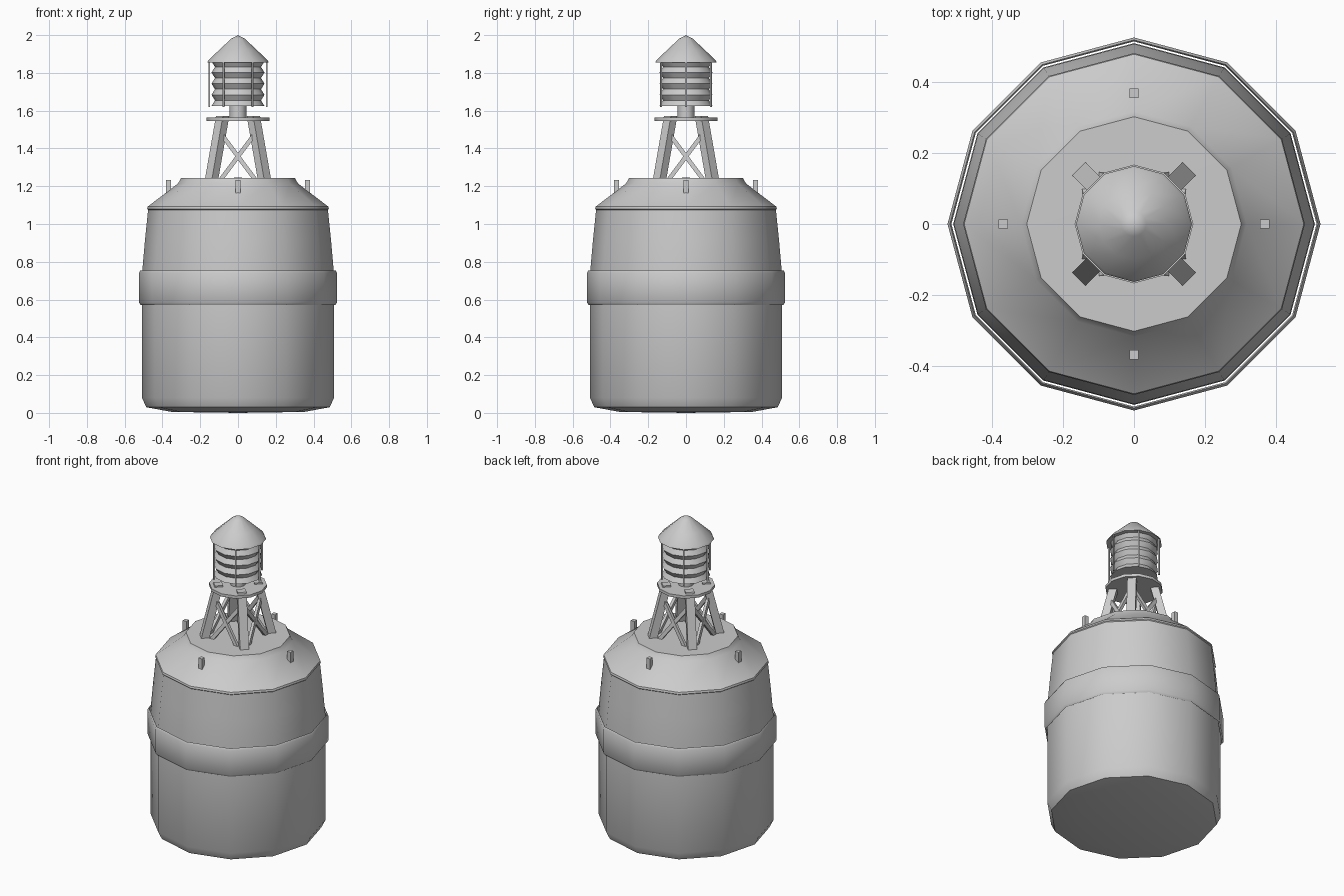
import bpy, bmesh, math
from mathutils import Vector, Matrix

if "Cube" in bpy.data.objects:
    bpy.data.objects.remove(bpy.data.objects["Cube"])

SIDES = 12


def finish(name, bm, smooth=False):
    bmesh.ops.recalc_face_normals(bm, faces=bm.faces)
    mesh = bpy.data.meshes.new(name)
    bm.to_mesh(mesh)
    bm.free()
    ob = bpy.data.objects.new(name, mesh)
    bpy.context.collection.objects.link(ob)
    if smooth:
        bpy.ops.object.select_all(action='DESELECT')
        ob.select_set(True)
        bpy.context.view_layer.objects.active = ob
        bpy.ops.object.shade_smooth_by_angle(angle=math.radians(35))
    return ob


def lathe(name, profile, closed=False):
    """Revolve (radius, z) points around z with SIDES flat segments."""
    bm = bmesh.new()
    verts = [bm.verts.new((r, 0, z)) for r, z in profile]
    pairs = list(zip(verts, verts[1:]))
    if closed:
        pairs.append((verts[-1], verts[0]))
    edges = [bm.edges.new(p) for p in pairs]
    bmesh.ops.spin(bm, geom=verts + edges, cent=(0, 0, 0), axis=(0, 0, 1),
                   angle=math.tau, steps=SIDES, use_duplicate=False)
    bmesh.ops.remove_doubles(bm, verts=bm.verts, dist=1e-4)
    return finish(name, bm, True)


def beam(name, a, b, u, v, turn=0):
    """Straight bar from a to b, half-widths given by vectors u and v."""
    a, b, u, v = map(Vector, (a, b, u, v))
    bm = bmesh.new()
    ring = [[bm.verts.new(p + u * i + v * j)
             for i, j in ((-1, -1), (1, -1), (1, 1), (-1, 1))] for p in (a, b)]
    bm.faces.new(ring[0])
    bm.faces.new(ring[1])
    for i in range(4):
        k = (i + 1) % 4
        bm.faces.new((ring[0][i], ring[0][k], ring[1][k], ring[1][i]))
    bmesh.ops.rotate(bm, verts=bm.verts, cent=(0, 0, 0),
                     matrix=Matrix.Rotation(turn, 3, 'Z'))
    return finish(name, bm)


# Float hull with chamfered bottom, tapering shoulder and conical deck
lathe("hull", [(0, 0), (0.35, 0.005), (0.485, 0.03), (0.509, 0.08),
               (0.509, 0.59), (0.507, 0.75), (0.492, 0.92), (0.476, 1.075),
               (0.481, 1.08), (0.478, 1.092), (0.317, 1.215),
               (0.302, 1.243), (0, 1.245)])

# Thin fender belt standing slightly off the hull
lathe("fender_belt", [(0.516, 0.572), (0.525, 0.585), (0.525, 0.74),
                      (0.518, 0.753), (0.514, 0.745), (0.514, 0.578)], True)

# Lantern platform, post, rippled lantern and roof
lathe("platform", [(0, 1.545), (0.167, 1.545), (0.167, 1.563), (0, 1.563)])
lathe("post", [(0, 1.55), (0.045, 1.55), (0.045, 1.64), (0, 1.64)])
ripples = [(0.122 if i % 2 else 0.14, 1.625 + 0.0295 * i) for i in range(9)]
lathe("lantern", [(0, 1.625)] + ripples + [(0, 1.861)])
lathe("roof", [(0, 1.855), (0.163, 1.855), (0.157, 1.867), (0.1, 1.921),
               (0.035, 1.982), (0, 2.0)])

# Legs, cross braces and deck lugs on four sides
for i in range(4):
    t = i * math.pi / 2
    beam(f"tower_leg_{i}", (0.198, 0, 1.235), (0.115, 0, 1.572),
         (0.024, 0, 0), (0, 0.026, 0), t + math.pi / 4)
    for s in (-1, 1):
        beam(f"cross_brace_{i}_{s}", (-0.095 * s, -0.138, 1.23),
             (0.095 * s, -0.098, 1.485), (0.009, 0, -0.007 * s),
             (0, 0.009, 0), t)
    beam(f"deck_lug_{i}", (0.368, 0, 1.165), (0.368, 0, 1.232),
         (0.013, 0, 0), (0, 0.013, 0), t)

# Guard rods hanging from the roof edge
for i in range(6):
    beam(f"guard_rod_{i}", (0.153, 0, 1.62), (0.153, 0, 1.86),
         (0.004, 0, 0), (0, 0.004, 0), i * math.pi / 3)
